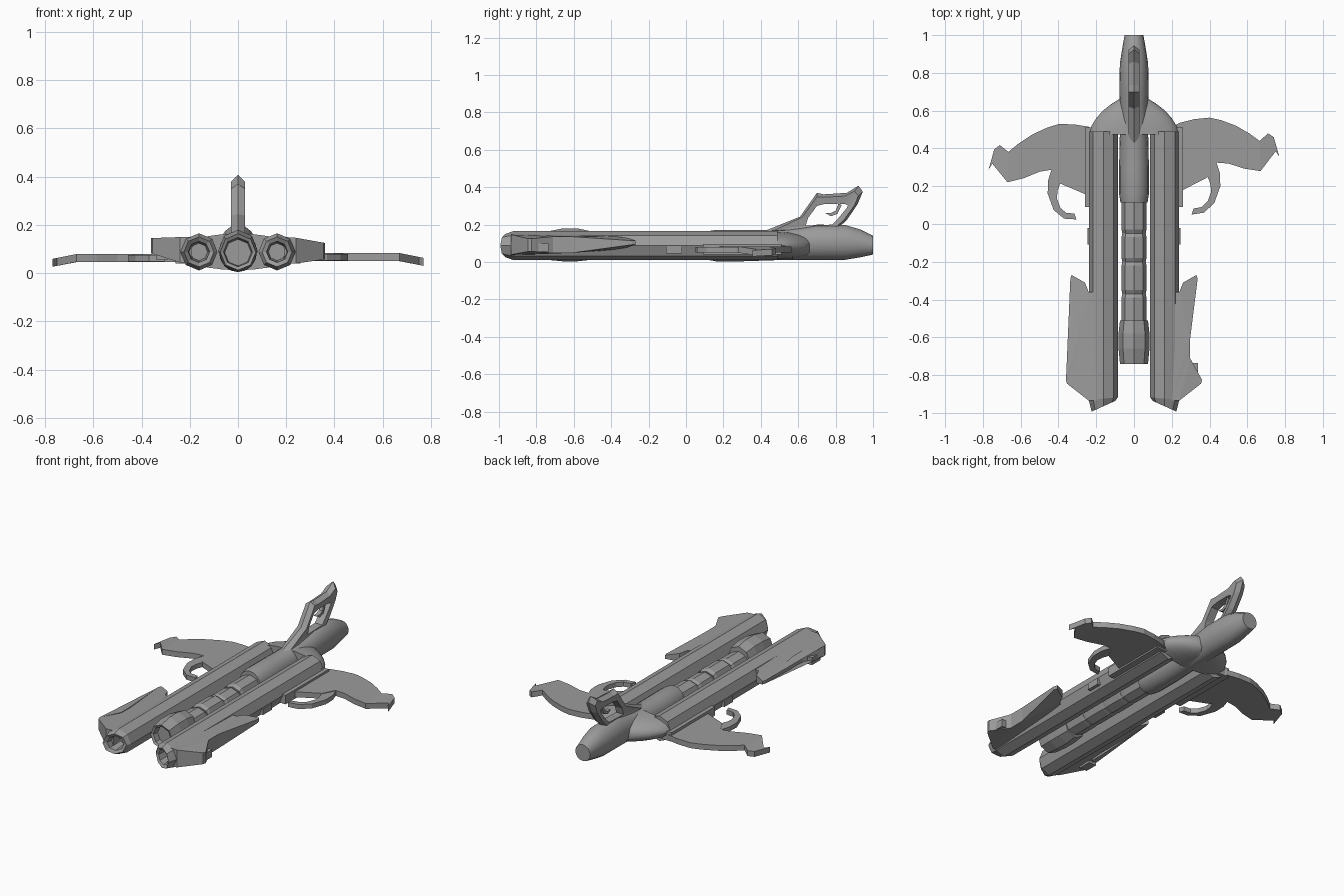
import bpy, bmesh, math
from mathutils import Vector

if "Cube" in bpy.data.objects:
    bpy.data.objects.remove(bpy.data.objects["Cube"])

grey = bpy.data.materials.new("gunmetal_grey")
grey.diffuse_color = (0.33, 0.33, 0.33, 1)
grey.use_nodes = True
grey.node_tree.nodes["Principled BSDF"].inputs["Base Color"].default_value = grey.diffuse_color


def finish(name, bm, smooth=False):
    bmesh.ops.recalc_face_normals(bm, faces=bm.faces)
    me = bpy.data.meshes.new(name)
    bm.to_mesh(me)
    bm.free()
    me.materials.append(grey)
    ob = bpy.data.objects.new(name, me)
    bpy.context.collection.objects.link(ob)
    if smooth:
        bpy.ops.object.select_all(action='DESELECT')
        ob.select_set(True)
        bpy.context.view_layer.objects.active = ob
        bpy.ops.object.shade_smooth_by_angle(angle=math.radians(35))
    return ob


def loft(name, rings, smooth=False, loop=False):
    """Skin a list of equal-sized point rings; cap the ends unless looped."""
    bm = bmesh.new()
    vs = [[bm.verts.new(p) for p in r] for r in rings]
    n = len(vs[0])
    pairs = list(zip(vs, vs[1:])) + ([(vs[-1], vs[0])] if loop else [])
    for a, b in pairs:
        for i in range(n):
            j = (i + 1) % n
            bm.faces.new((a[i], a[j], b[j], b[i]))
    if not loop:
        bm.faces.new(vs[0])
        bm.faces.new(vs[-1])
    return finish(name, bm, smooth)


def ring(cx, y, rx, z0, z1, n=8, slant=0.0):
    """Polygon ring facing y; slant pushes the outer side forward."""
    cz, rz = (z0 + z1) / 2, (z1 - z0) / 2
    pts = []
    for i in range(n):
        a = 2 * math.pi * i / n
        dx = rx * math.cos(a)
        pts.append((cx + dx, y - slant * dx, cz + rz * math.sin(a)))
    return pts


def plate(name, outline, low, high):
    """Outline in x, y with bottom and top heights given by functions."""
    bm = bmesh.new()
    lo = [bm.verts.new((x, y, low(x, y))) for x, y in outline]
    hi = [bm.verts.new((x, y, high(x, y))) for x, y in outline]
    n = len(lo)
    for i in range(n):
        j = (i + 1) % n
        bm.faces.new((lo[i], lo[j], hi[j], hi[i]))
    caps = [bm.faces.new(lo), bm.faces.new(hi)]
    bmesh.ops.triangulate(bm, faces=caps)
    return finish(name, bm)


def box(name, x, y, z, sx, sy, sz):
    c = [(x - sx / 2, y - sy / 2), (x + sx / 2, y - sy / 2),
         (x + sx / 2, y + sy / 2), (x - sx / 2, y + sy / 2)]
    return plate(name, c, lambda *_: z - sz / 2, lambda *_: z + sz / 2)


BLADE = [(.18, .50), (.24, .535), (.32, .555), (.40, .563), (.46, .55), (.54, .52),
         (.61, .48), (.665, .44), (.67, .28), (.585, .293), (.50, .32), (.435, .325),
         (.395, .25), (.24, .17), (.18, .19)]
TIP = [(.665, .44), (.71, .48), (.74, .46), (.77, .355), (.75, .385), (.67, .28)]
HOOK = [(.435, .33), (.455, .27), (.457, .20), (.425, .11), (.37, .06), (.305, .05),
        (.315, .082), (.36, .09), (.39, .12), (.408, .17), (.405, .21), (.39, .25)]
FIN = [(.19, -.36), (.24, -.36), (.26, -.31), (.33, -.27), (.337, -.29), (.297, -.61),
       (.297, -.71), (.36, -.825), (.355, -.845), (.24, -.935), (.19, -.935)]

for s, side in ((1, "right"), (-1, "left")):
    cx = s * .162

    # barrel with slanted muzzle and hollow bore
    def b(y, r, k=0.0):
        return ring(cx, y, r, .088 - r, .088 + r, 8, k * s)
    loft(side + "_barrel", [b(-.87, .036), b(-.955, .044, .4), b(-.965, .062, .45),
                            b(-.925, .077, .1), b(.49, .077)])

    # swept wing, drooping tip and curled hook; the left wing sweeps slightly back
    def place(pts):
        if s > 0:
            return pts
        return [(-x, y - .02 - .09 * max(0, x - .24)) for x, y in pts]
    dz = 0 if s > 0 else -.004

    def droop(x):
        return -.2 * max(0, abs(x) - .67) + dz
    plate(side + "_wing", place(BLADE), lambda x, y: .05 + dz, lambda x, y: .083 + dz)
    plate(side + "_wing_tip", place(TIP), lambda x, y: .05 + droop(x),
          lambda x, y: .083 + droop(x))
    plate(side + "_wing_hook", place(HOOK), lambda x, y: .052 + dz, lambda x, y: .08 + dz)
    box(side + "_wing_root", s * .225, .30, .068, .07, .42, .055)

    # front stabiliser, tapering in thickness toward its rear point
    tilt = 0 if s > 0 else .025

    def fin_low(x, y):
        u = min(1, max(0, (abs(x) - .22) / .14))
        v = min(1, max(0, (y + .62) / .34))
        return .037 + u * (.02 + tilt) + .04 * v

    def fin_high(x, y):
        u = min(1, max(0, (abs(x) - .22) / .14))
        v = min(1, max(0, (y + .62) / .34))
        return .15 - u * (.025 - .8 * tilt) - .015 * v
    plate(side + "_fin", [(s * x, y) for x, y in FIN], fin_low, fin_high)
    box(side + "_fin_stud", s * .315, -.775, .078, .05, .08, .045)
    box(side + "_barrel_lug", s * .235, -.065, .066, .02, .085, .04)

# front centre tube with recessed mouth
loft("centre_tube", [ring(0, -.70, .055, .03, .14), ring(0, -.735, .06, .026, .148),
                     ring(0, -.742, .074, .012, .163), ring(0, -.66, .082, .004, .18),
                     ring(0, -.58, .082, .004, .18), ring(0, -.51, .074, .012, .165)])

# stepped core between the barrels
for i, (y0, y1, top) in enumerate([(-.53, -.37, .135), (-.37, -.20, .143),
                                   (-.20, -.05, .135), (-.05, .14, .143)]):
    loft("core_segment_%d" % (i + 1), [ring(0, y0, .062, .028, top - .012),
                                       ring(0, y0 + .02, .066, .025, top),
                                       ring(0, y1 - .02, .066, .025, top),
                                       ring(0, y1, .062, .028, top - .012)])

# rounded rear body
loft("rear_body", [ring(0, y, r, a, c, 16) for y, r, a, c in (
    (.115, .072, .012, .165), (.16, .079, .004, .172), (.30, .079, .004, .172),
    (.48, .075, .01, .17), (.64, .075, .012, .19), (.70, .078, .012, .20),
    (.85, .075, .012, .198), (.93, .062, .025, .175), (1.0, .05, .04, .14))], True)

# shoulders that close the barrels and narrow into the rear body
loft("shoulder", [ring(0, y, r, a, c, 24) for y, r, a, c in (
    (.475, .24, .012, .164), (.52, .225, .015, .162), (.56, .20, .018, .158),
    (.60, .165, .022, .15), (.635, .12, .028, .14), (.66, .08, .035, .13))], True)

# looped grip above the rear body, with a ridged outer edge
OUTER = [(.40, .158), (.61, .243), (.70, .37), (.735, .362), (.86, .37),
         (.922, .408), (.945, .377), (.918, .31), (.86, .225), (.80, .17)]
INNER = [(.64, .195), (.652, .235), (.70, .30), (.74, .31), (.82, .312),
         (.85, .31), (.866, .302), (.86, .29), (.815, .235), (.78, .20)]
grip = []
for o, i in zip(OUTER, INNER):
    o, i = Vector(o), Vector(i)
    m = o.lerp(i, .3)
    grip.append([(0, *o), (.03, *m), (.025, *i), (-.025, *i), (-.03, *m)])
loft("grip", grip, loop=True)

# curved trigger inside the grip
TRIGGER = [(.745, .262), (.775, .245), (.81, .258), (.832, .305),
           (.815, .312), (.80, .275), (.775, .262)]
loft("trigger", [[(x, y, z) for y, z in TRIGGER] for x in (-.012, .012)])
